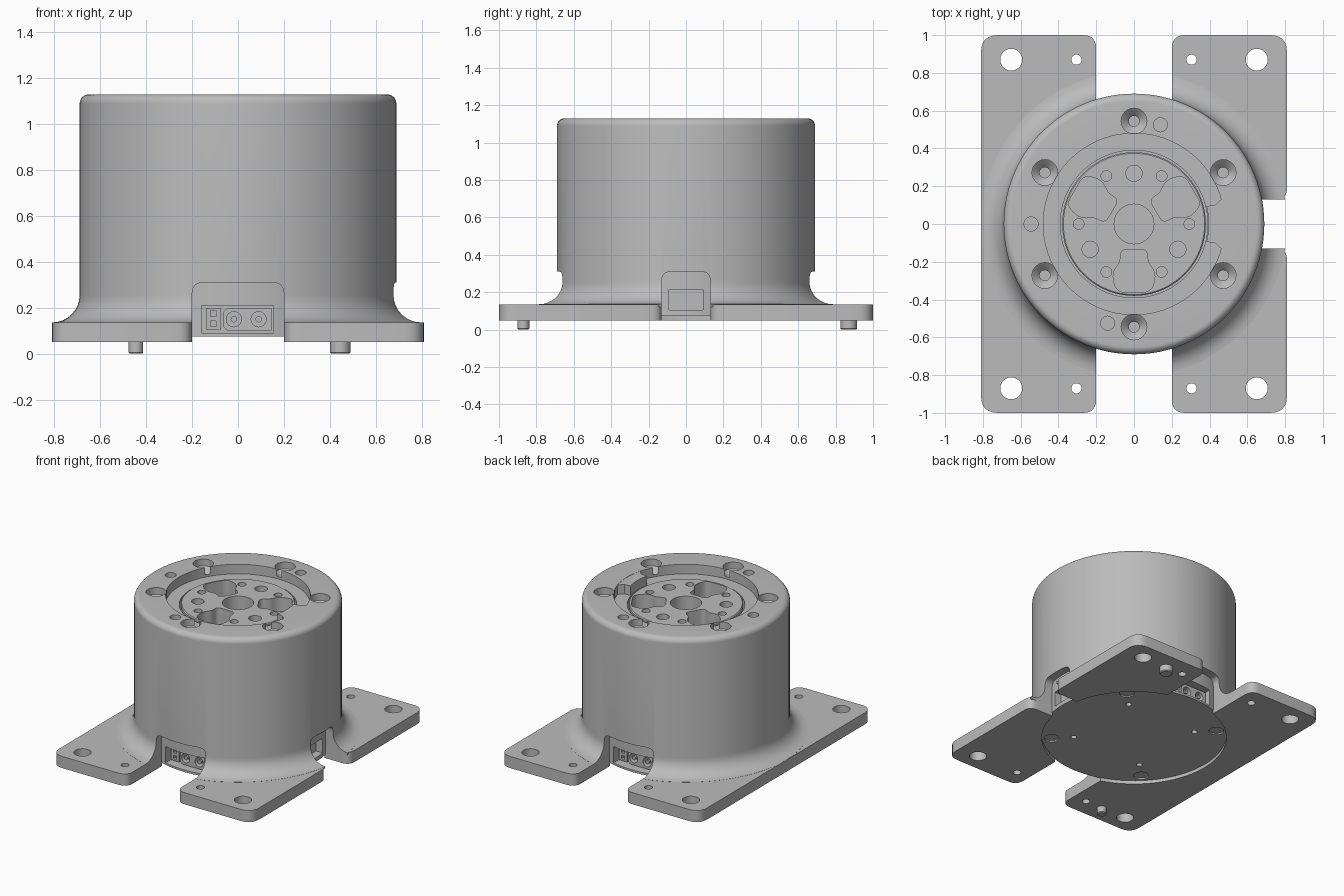
import bpy, bmesh
from math import sin, cos, pi, radians
from mathutils import Matrix, Vector

cube = bpy.data.objects.get("Cube")
if cube:
    bpy.data.objects.remove(cube, do_unlink=True)

grey = bpy.data.materials.new("plain grey")
grey.use_nodes = True
grey.diffuse_color = (0.5, 0.5, 0.5, 1)
grey.node_tree.nodes["Principled BSDF"].inputs["Base Color"].default_value = (0.5, 0.5, 0.5, 1)


def circle(r, x=0, y=0, n=24):
    return [(x + r * cos(2 * pi * i / n), y + r * sin(2 * pi * i / n)) for i in range(n)]


def polar(r, degrees):
    return r * cos(radians(degrees)), r * sin(radians(degrees))


def rounded(corners, steps=6):
    """Outline from (x, y, radius) corners."""
    out = []
    for i, (x, y, r) in enumerate(corners):
        p = Vector((x, y))
        if r == 0:
            out.append((x, y))
            continue
        a = p + (Vector(corners[i - 1][:2]) - p).normalized() * r
        b = p + (Vector(corners[(i + 1) % len(corners)][:2]) - p).normalized() * r
        for k in range(steps + 1):
            t = k / steps
            out.append(tuple(a * (1 - t) ** 2 + p * 2 * t * (1 - t) + b * t * t))
    return out


def rect(x0, x1, y0, y1, r=0):
    return rounded([(x0, y0, r), (x1, y0, r), (x1, y1, r), (x0, y1, r)])


def prism(bm, outline, z0, z1, matrix=Matrix()):
    low = [bm.verts.new(matrix @ Vector((x, y, z0))) for x, y in outline]
    high = [bm.verts.new(matrix @ Vector((x, y, z1))) for x, y in outline]
    bm.faces.new(low[::-1])
    bm.faces.new(high)
    for i in range(len(low)):
        j = (i + 1) % len(low)
        bm.faces.new((low[i], low[j], high[j], high[i]))


def lathe(bm, profile, x=0, y=0, n=24):
    """Solid of revolution; the profile starts and ends on the axis."""
    part = bmesh.new()
    verts = [part.verts.new((r, 0, z)) for r, z in profile]
    edges = [part.edges.new(pair) for pair in zip(verts, verts[1:])]
    bmesh.ops.spin(part, geom=verts + edges, cent=(0, 0, 0), axis=(0, 0, 1),
                   angle=2 * pi, steps=n)
    bmesh.ops.remove_doubles(part, verts=part.verts, dist=0.0001)
    bmesh.ops.translate(part, verts=part.verts, vec=(x, y, 0))
    temp = bpy.data.meshes.new("lathe")
    part.to_mesh(temp)
    part.free()
    bm.from_mesh(temp)
    bpy.data.meshes.remove(temp)


def make(name, bm):
    bmesh.ops.recalc_face_normals(bm, faces=bm.faces)
    mesh = bpy.data.meshes.new(name)
    bm.to_mesh(mesh)
    bm.free()
    mesh.materials.append(grey)
    obj = bpy.data.objects.new(name, mesh)
    bpy.context.collection.objects.link(obj)
    return obj


def activate(obj):
    bpy.ops.object.select_all(action='DESELECT')
    obj.select_set(True)
    bpy.context.view_layer.objects.active = obj


def finish(obj, cutter_bm=None):
    """Cut the part, then smooth its curved faces."""
    activate(obj)
    if cutter_bm:
        cutter = make("cutter", cutter_bm)
        cutter.hide_render = True
        mod = obj.modifiers.new("cut", 'BOOLEAN')
        mod.operation, mod.solver, mod.object = 'DIFFERENCE', 'EXACT', cutter
        bpy.ops.object.modifier_apply(modifier=mod.name)
        bpy.data.objects.remove(cutter, do_unlink=True)
    bpy.ops.object.shade_smooth_by_angle(angle=radians(30))


def side(degrees):
    """Local x along the wall, y up, z outward; 0 is the front."""
    return Matrix.Rotation(radians(degrees), 4, 'Z') @ Matrix.Rotation(pi / 2, 4, 'X')


# Base flange with cable slots and mounting holes
front = [(-.81, -1, .09), (-.2, -1, .07), (-.2, -.5, 0), (.2, -.5, 0),
         (.2, -1, .07), (.81, -1, .09), (.81, -.13, .06), (.5, -.13, 0)]
bm, cut = bmesh.new(), bmesh.new()
prism(bm, rounded(front + [(x, -y, r) for x, y, r in front[::-1]]), .05, .135)
prism(cut, circle(.625, n=96), 0, .3)
for sx in (-1, 1):
    for sy in (-1, 1):
        prism(cut, circle(.058, sx * .65, sy * .87), 0, .3)
        prism(cut, circle(.027, sx * .305, sy * .87), 0, .3)
finish(make("base_flange", bm), cut)

# Locating pins
for name, r, s in (("large_pin", .045, 1), ("small_pin", .032, -1)):
    bm = bmesh.new()
    lathe(bm, [(0, 0), (r - .006, 0), (r, .006), (r, .07), (0, .07)], s * .445, s * .87)
    finish(make(name, bm))

# Housing: root fillet, rounded rim, stepped recess
arc = [k * pi / 16 for k in range(9)]
profile = [(0, .32), (.625, .32), (.625, .12), (.805, .12)]
profile += [(.81 - .12 * sin(a), .256 - .12 * cos(a)) for a in arc]
profile += [(.65 + .04 * cos(a), 1.09 + .04 * sin(a)) for a in arc]
profile += [(.48, 1.13), (.48, 1.06), (.39, 1.06), (.39, .85), (0, .85)]
bm, cut = bmesh.new(), bmesh.new()
lathe(bm, profile, n=96)
for angle, w in ((0, .2), (90, .13), (180, .2)):
    arch = rounded([(-w, 0, 0), (w, 0, 0), (w, .31, .05), (-w, .31, .05)])
    prism(cut, arch, .45, 1.1, side(angle))
screw_seat = [(0, .97), (.028, .97), (.028, 1.04), (.045, 1.06),
              (.068, 1.08), (.068, 1.2), (0, 1.2)]
for a in range(30, 360, 60):
    lathe(cut, screw_seat, *polar(.545, a))
for x, y in ((.14, .525), (-.14, -.525), (-.545, 0)):
    prism(cut, circle(.037, x, y), 1.05, 1.2)
finish(make("housing", bm), cut)

# Tab reaching into the recess
bm = bmesh.new()
prism(bm, [polar(.395, a) for a in range(-14, 15, 4)]
      + [polar(.44, 13), polar(.5, 17), polar(.5, -17), polar(.44, -13)], 1.05, 1.129)
finish(make("recess_tab", bm))

# Output rotor with pockets and holes
bm, cut = bmesh.new(), bmesh.new()
lathe(bm, [(0, .84), (.38, .84), (.38, 1.066), (.374, 1.072), (0, 1.072)], n=96)
half = [(-.075, -.135, .04), (-.07, -.2, .03), (-.12, -.26, .05), (-.09, -.36, .04)]
pocket = rounded(half + [(-x, y, r) for x, y, r in half[::-1]])
for a in (0, 120, 240):
    prism(cut, pocket, .92, 1.2, Matrix.Rotation(radians(a), 4, 'Z'))
    prism(cut, circle(.043, *polar(.268, a + 90)), 1.03, 1.2)
for a in range(0, 360, 60):
    prism(cut, circle(.028, *polar(.293, a)), 1.0, 1.2)
prism(cut, circle(.105, n=40), .92, 1.2)
finish(make("output_rotor", bm), cut)

# Inner core: lower cover with port pockets and screw holes
bm, cut = bmesh.new(), bmesh.new()
lathe(bm, [(0, .075), (.63, .075), (.63, .33), (0, .33)], n=96)
for a in (0, 180):
    prism(cut, rect(-.16, .155, .09, .21), .5, .8, side(a))
prism(cut, rect(-.09, .09, .105, .215), .57, .8, side(90))
for a in range(45, 360, 90):
    prism(cut, circle(.05, *polar(.56, a)), 0, .085)
    prism(cut, circle(.02, *polar(.41, a)), 0, .1)
finish(make("core_cover", bm), cut)

# Connectors in the front and back ports
for name, a in (("front", 0), ("back", 180)):
    bm, cut = bmesh.new(), bmesh.new()
    prism(bm, rounded([(-.065, .1, .02), (.145, .1, 0), (.145, .2, 0), (-.065, .2, .02)], 1),
          .49, .58, side(a))
    for x in (-.018, .09):
        prism(cut, circle(.033, x, .15), .53, .7, side(a))
    finish(make(name + "_power_connector", bm), cut)
    bm, cut = bmesh.new(), bmesh.new()
    prism(bm, rect(-.14, -.075, .105, .2), .49, .575, side(a))
    for z in (.13, .175):
        prism(cut, rect(-.12, -.095, z - .012, z + .012), .53, .7, side(a))
    finish(make(name + "_signal_connector", bm), cut)
    bm = bmesh.new()
    for x in (-.018, .09):
        prism(bm, circle(.014, x, .15, 12), .5, .575, side(a))
    finish(make(name + "_contacts", bm))
